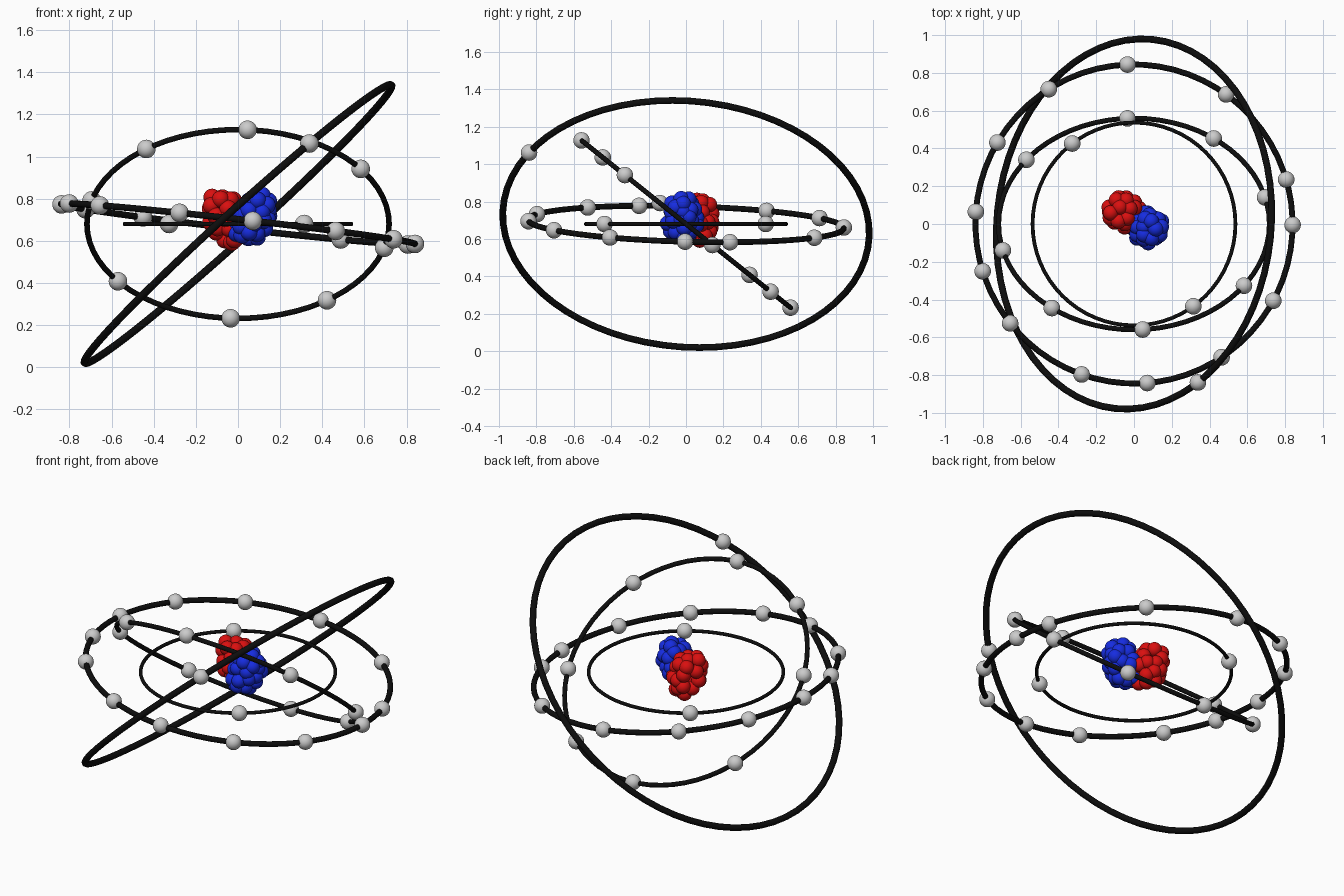
import bpy, bmesh, random
from mathutils import Vector, Matrix

if "Cube" in bpy.data.objects:
    bpy.data.objects.remove(bpy.data.objects["Cube"])

random.seed(7)
CENTRE = Vector((0, 0, 0.68))


def material(name, rgb):
    m = bpy.data.materials.new(name)
    m.diffuse_color = (*rgb, 1)
    m.use_nodes = True
    m.node_tree.nodes["Principled BSDF"].inputs["Base Color"].default_value = m.diffuse_color
    return m


black = material("black", (0.004, 0.004, 0.004))
red = material("red", (0.7, 0.005, 0.005))
blue = material("blue", (0.008, 0.025, 0.75))


def balls(name, points, radius, mat=None):
    """One smooth object made of a sphere at each point."""
    bm = bmesh.new()
    for p in points:
        bmesh.ops.create_uvsphere(bm, u_segments=24, v_segments=14, radius=radius,
                                  matrix=Matrix.Translation(p))
    for f in bm.faces:
        f.smooth = True
    mesh = bpy.data.meshes.new(name)
    bm.to_mesh(mesh)
    bm.free()
    if mat:
        mesh.materials.append(mat)
    ob = bpy.data.objects.new(name, mesh)
    bpy.context.collection.objects.link(ob)


def orbit(name, radius, tube, a, b, spots):
    """Ring in the plane z = a*x + b*y, with electrons at the given plan directions."""
    turn = Vector((-a, -b, 1)).to_track_quat('Z', 'Y')
    bpy.ops.mesh.primitive_torus_add(major_radius=radius, minor_radius=tube,
                                     major_segments=64, minor_segments=12,
                                     location=CENTRE, rotation=turn.to_euler())
    ring = bpy.context.object
    ring.name = name + "_ring"
    ring.data.materials.append(black)
    bpy.ops.object.shade_smooth()
    pts = [CENTRE + Vector((x, y, a * x + b * y)).normalized() * radius for x, y in spots]
    balls(name + "_electrons", pts, 0.044)


# Four electron shells, from the inside out
orbit("first_shell", 0.537, 0.010, 0, 0, [(-0.33, 0.43), (0.31, -0.43)])
orbit("second_shell", 0.717, 0.0133, 0, -0.80,
      [(-0.035, 0.56), (0.42, 0.45), (-0.57, 0.34), (0.69, 0.14),
       (-0.695, -0.14), (-0.43, -0.44), (0.57, -0.32), (0.045, -0.55)])
orbit("third_shell", 0.845, 0.0156, -0.113, -0.027,
      [(-0.035, 0.85), (0.49, 0.69), (0.805, 0.235), (0.835, -0.005), (0.735, -0.405),
       (0.46, -0.70), (0.07, -0.84), (-0.275, -0.79), (-0.655, -0.525),
       (-0.80, -0.25), (-0.84, 0.065), (-0.73, 0.435), (-0.455, 0.72)])
orbit("fourth_shell", 0.982, 0.018, 0.905, -0.09, [(0.335, -0.83)])


def cluster(centre, half, lean, count, gap):
    """Scattered points near the surface of a leaning ellipsoid."""
    pts = []
    for _ in range(6000):
        d = Vector((random.gauss(0, 1), random.gauss(0, 1), random.gauss(0, 1))).normalized()
        d *= random.uniform(0.8, 1)
        p = Vector(d[i] * half[i] for i in range(3))
        p.x += lean * p.z
        p += Vector(centre)
        if all((p - q).length > gap for q in pts):
            pts.append(p)
        if len(pts) == count:
            break
    return pts


# Nucleus
balls("protons", cluster((-0.055, 0.07, 0.705), (0.085, 0.085, 0.125), -0.3, 29, 0.044), 0.041, red)
balls("neutrons", cluster((0.07, -0.02, 0.71), (0.082, 0.085, 0.115), 0.25, 35, 0.04), 0.041, blue)
